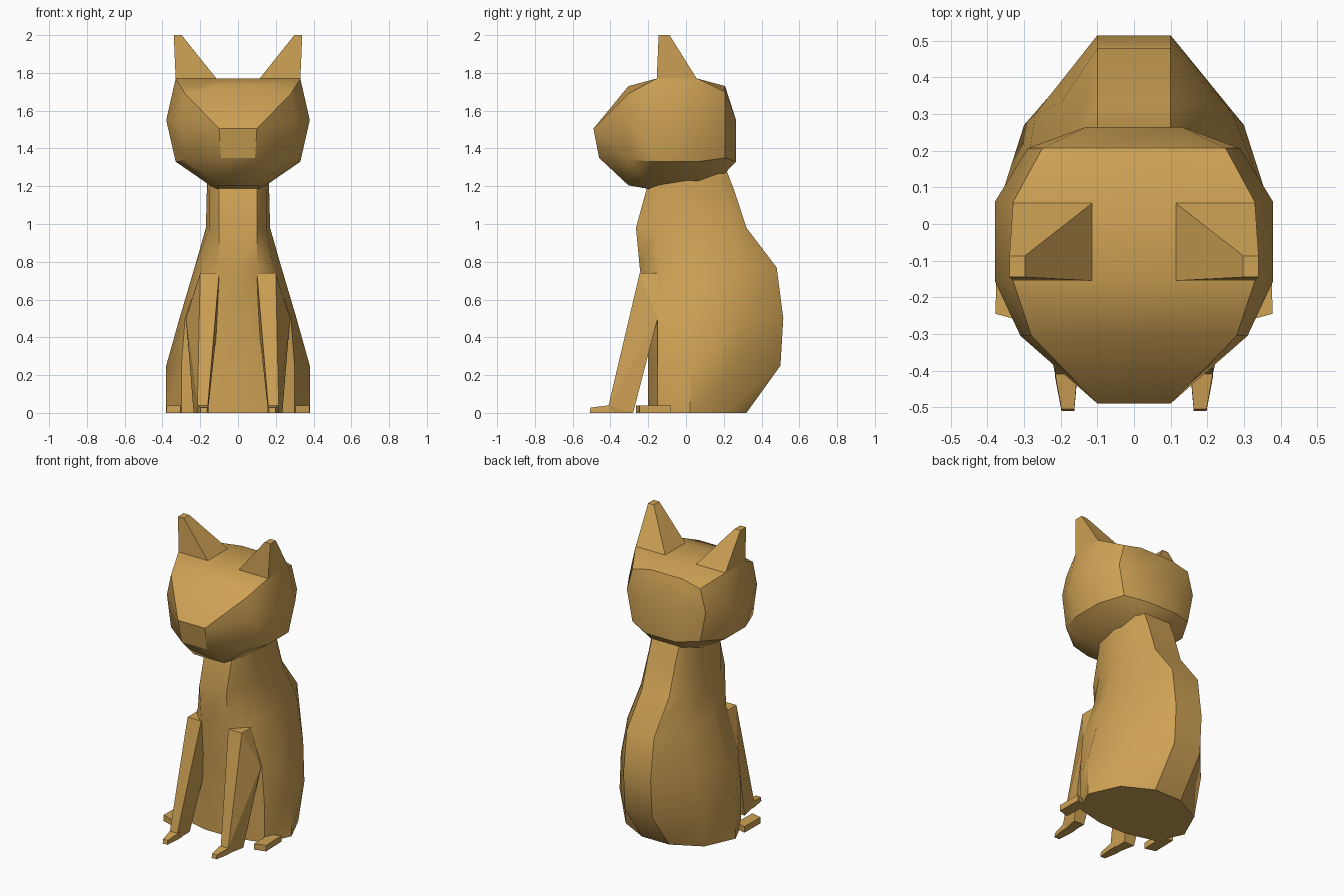
import bpy, bmesh, math

if "Cube" in bpy.data.objects:
    bpy.data.objects.remove(bpy.data.objects["Cube"])

# Single warm ochre colour
OCHRE = (0.62, 0.36, 0.09, 1)
fur = bpy.data.materials.new("ochre_fur")
fur.use_nodes = True
fur.diffuse_color = OCHRE
bsdf = next(n for n in fur.node_tree.nodes if n.type == 'BSDF_PRINCIPLED')
bsdf.inputs["Base Color"].default_value = OCHRE
bsdf.inputs["Roughness"].default_value = 0.8


def finish(name, bm, smooth=0):
    bmesh.ops.remove_doubles(bm, verts=bm.verts[:], dist=0.0005)
    bmesh.ops.recalc_face_normals(bm, faces=bm.faces[:])
    mesh = bpy.data.meshes.new(name)
    bm.to_mesh(mesh)
    bm.free()
    mesh.materials.append(fur)
    ob = bpy.data.objects.new(name, mesh)
    bpy.context.collection.objects.link(ob)
    if smooth:
        bpy.ops.object.select_all(action='DESELECT')
        ob.select_set(True)
        bpy.context.view_layer.objects.active = ob
        bpy.ops.object.shade_smooth_by_angle(angle=math.radians(smooth))
    return ob


def loft(name, half_rings, smooth):
    """Skin rings given by their +x half; each is mirrored to a closed loop."""
    bm = bmesh.new()
    loops = []
    for half in half_rings:
        full = half + [(-x, y, z) for x, y, z in reversed(half)]
        loops.append([bm.verts.new(p) for p in full])
    n = len(loops[0])
    for a, b in zip(loops, loops[1:]):
        for i in range(n):
            j = (i + 1) % n
            bm.faces.new((a[i], a[j], b[j], b[i]))
    bm.faces.new(loops[0])
    bm.faces.new(loops[-1])
    return finish(name, bm, smooth)


def hull(name, points):
    bm = bmesh.new()
    verts = [bm.verts.new(p) for p in points]
    bmesh.ops.convex_hull(bm, input=verts)
    bmesh.ops.dissolve_limit(bm, angle_limit=0.02, verts=bm.verts[:], edges=bm.edges[:])
    return finish(name, bm)


def block(x0, x1, y0, y1, z):
    return [(x, y, z) for x in (x0, x1) for y in (y0, y1)]


# Body: height, front y, front corner x, widest x, back corner x and y, back y
body = [
    (0.00, -0.20, 0.30, 0.38, 0.29, 0.22, 0.32),
    (0.25, -0.20, 0.30, 0.38, 0.30, 0.27, 0.50),
    (0.50, -0.21, 0.28, 0.31, 0.27, 0.30, 0.515),
    (0.77, -0.245, 0.19, 0.23, 0.20, 0.33, 0.48),
    (0.98, -0.265, 0.15, 0.17, 0.15, 0.26, 0.32),
    (1.18, -0.21, 0.15, 0.165, 0.14, 0.19, 0.255),
    (1.32, -0.18, 0.14, 0.16, 0.13, 0.16, 0.20),
]
loft("body", [[(0.1, yf, z), (fx, -0.15, z), (w, 0.02, z), (bx, by, z), (0.1, yb, z)]
              for z, yf, fx, w, bx, by, yb in body], 35)

# Head: rings from muzzle to back of skull
muzzle = [(0.1, -0.49, 1.505)] * 3 + [(0.09, -0.46, 1.35)] * 2


def head_ring(y, *xz):
    return [(x, y, z) for x, z in xz]


loft("head", [
    muzzle,
    head_ring(-0.305, (0.12, 1.73), (0.28, 1.69), (0.31, 1.55), (0.28, 1.34), (0.11, 1.205)),
    head_ring(-0.155, (0.11, 1.77), (0.33, 1.77), (0.38, 1.55), (0.33, 1.33), (0.11, 1.178)),
    head_ring(0.06, (0.11, 1.77), (0.33, 1.77), (0.38, 1.55), (0.33, 1.33), (0.11, 1.20)),
    head_ring(0.207, (0.12, 1.73), (0.25, 1.70), (0.29, 1.55), (0.25, 1.35), (0.11, 1.27)),
    head_ring(0.265, *[(0.13, 1.55)] * 3, *[(0.11, 1.33)] * 2),
], 35)

# Ears, front legs, toes and hind paws on both sides
for side, s in (("left", 1), ("right", -1)):
    def paired(name, points):
        return hull(f"{side}_{name}", [(s * x, y, z) for x, y, z in points])

    paired("ear", block(0.11, 0.33, -0.155, 0.06, 1.765)
           + block(0.298, 0.34, -0.145, -0.087, 2.0))
    paired("front_leg", [
        (0.1, -0.245, 0.74), (0.2, -0.245, 0.74), (0.2, -0.15, 0.74), (0.1, -0.15, 0.74),
        (0.275, -0.15, 0.5), (0.105, -0.15, 0.5),
        (0.16, -0.41, 0.04), (0.215, -0.41, 0.04),
        (0.16, -0.40, 0), (0.21, -0.40, 0), (0.16, -0.28, 0), (0.235, -0.28, 0)])
    paired("front_toe", block(0.155, 0.215, -0.42, -0.37, 0)
           + block(0.155, 0.215, -0.41, -0.37, 0.04)
           + block(0.163, 0.198, -0.51, -0.42, 0)
           + block(0.163, 0.198, -0.505, -0.42, 0.028))
    paired("hind_paw", [(x, y, z) for z in (0, 0.04) for x, y in
                        ((0.3, -0.1), (0.375, -0.08), (0.305, -0.265), (0.378, -0.245))])
